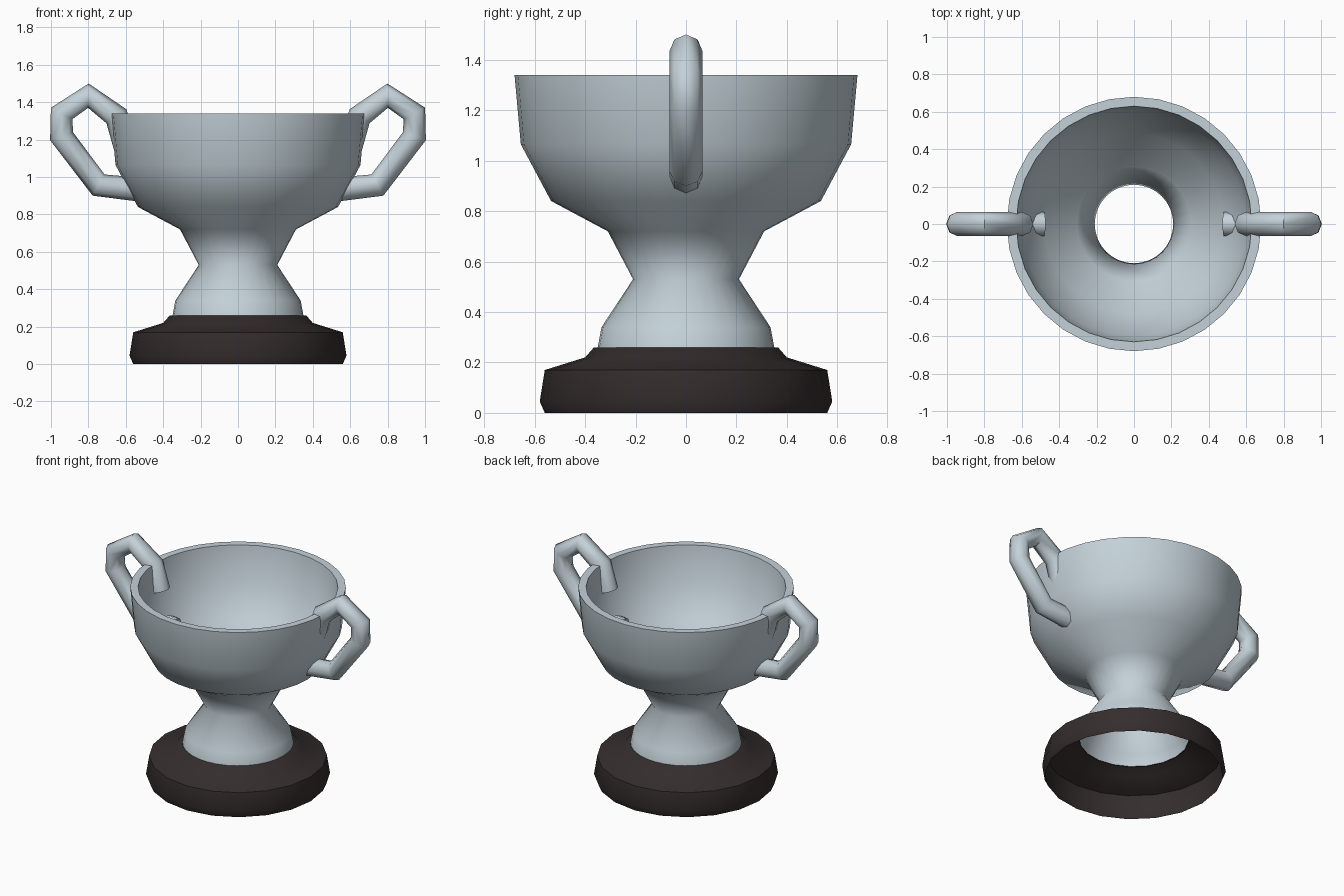
import bpy, bmesh, math
from mathutils import Vector

if "Cube" in bpy.data.objects:
    bpy.data.objects.remove(bpy.data.objects["Cube"])


def material(name, rgb):
    m = bpy.data.materials.new(name)
    m.diffuse_color = (*rgb, 1)
    m.use_nodes = True
    m.node_tree.nodes["Principled BSDF"].inputs["Base Color"].default_value = m.diffuse_color
    return m


silver = material("pale_silver", (0.55, 0.64, 0.69))
dark = material("dark_brown", (0.035, 0.026, 0.027))


def finish(bm, name, mat, angle):
    me = bpy.data.meshes.new(name)
    bm.to_mesh(me)
    bm.free()
    me.materials.append(mat)
    ob = bpy.data.objects.new(name, me)
    bpy.context.collection.objects.link(ob)
    bpy.ops.object.select_all(action='DESELECT')
    ob.select_set(True)
    bpy.context.view_layer.objects.active = ob
    bpy.ops.object.shade_smooth_by_angle(angle=math.radians(angle))
    return ob


def bridge(bm, rings):
    for a, b in zip(rings, rings[1:]):
        n = len(a)
        for i in range(n):
            j = (i + 1) % n
            bm.faces.new((a[i], a[j], b[j], b[i]))


def lathe(name, profile, sides, mat, angle):
    bm = bmesh.new()
    rings = [[bm.verts.new((r * math.cos(math.tau * i / sides),
                            r * math.sin(math.tau * i / sides), z))
              for i in range(sides)] for r, z in profile]
    bridge(bm, rings)
    return finish(bm, name, mat, angle)


def handle(name, path, radius, sign):
    # round tube through points in the xz plane, rings on the corner bisectors
    bm = bmesh.new()
    pts = [Vector((x, 0, z)) for x, z in path]
    rings = []
    for k, p in enumerate(pts):
        d = Vector()
        if k > 0:
            d += (p - pts[k - 1]).normalized()
        if k < len(pts) - 1:
            d += (pts[k + 1] - p).normalized()
        d.normalize()
        side = Vector((-d.z, 0, d.x))
        ring = []
        for i in range(8):
            a = math.tau * i / 8
            v = p + radius * (math.cos(a) * side + math.sin(a) * Vector((0, 1, 0)))
            ring.append(bm.verts.new((sign * v.x, v.y, v.z)))
        rings.append(ring)
    bridge(bm, rings)
    bm.faces.new(rings[0])
    bm.faces.new(rings[-1])
    bmesh.ops.recalc_face_normals(bm, faces=bm.faces)
    return finish(bm, name, silver, 60)


# cup: open stem, outer bowl, rim, then thick inner wall back to the stem
lathe("cup", [(0.35, 0.26), (0.335, 0.34), (0.21, 0.53), (0.31, 0.72),
              (0.535, 0.84), (0.655, 1.065), (0.68, 1.34),
              (0.63, 1.34), (0.60, 1.09), (0.48, 0.90), (0.31, 0.72)],
      32, silver, 80)

# hollow base, open underneath
lathe("base", [(0.56, 0), (0.58, 0.045), (0.56, 0.17), (0.40, 0.22),
               (0.365, 0.26), (0.345, 0.26)], 20, dark, 60)

# pair of handles
path = [(0.60, 1.16), (0.65, 1.325), (0.80, 1.435), (0.943, 1.34),
        (0.943, 1.218), (0.745, 0.957), (0.48, 0.928)]
for label, s in (("right", 1), ("left", -1)):
    handle(label + "_handle", path, 0.065, s)
